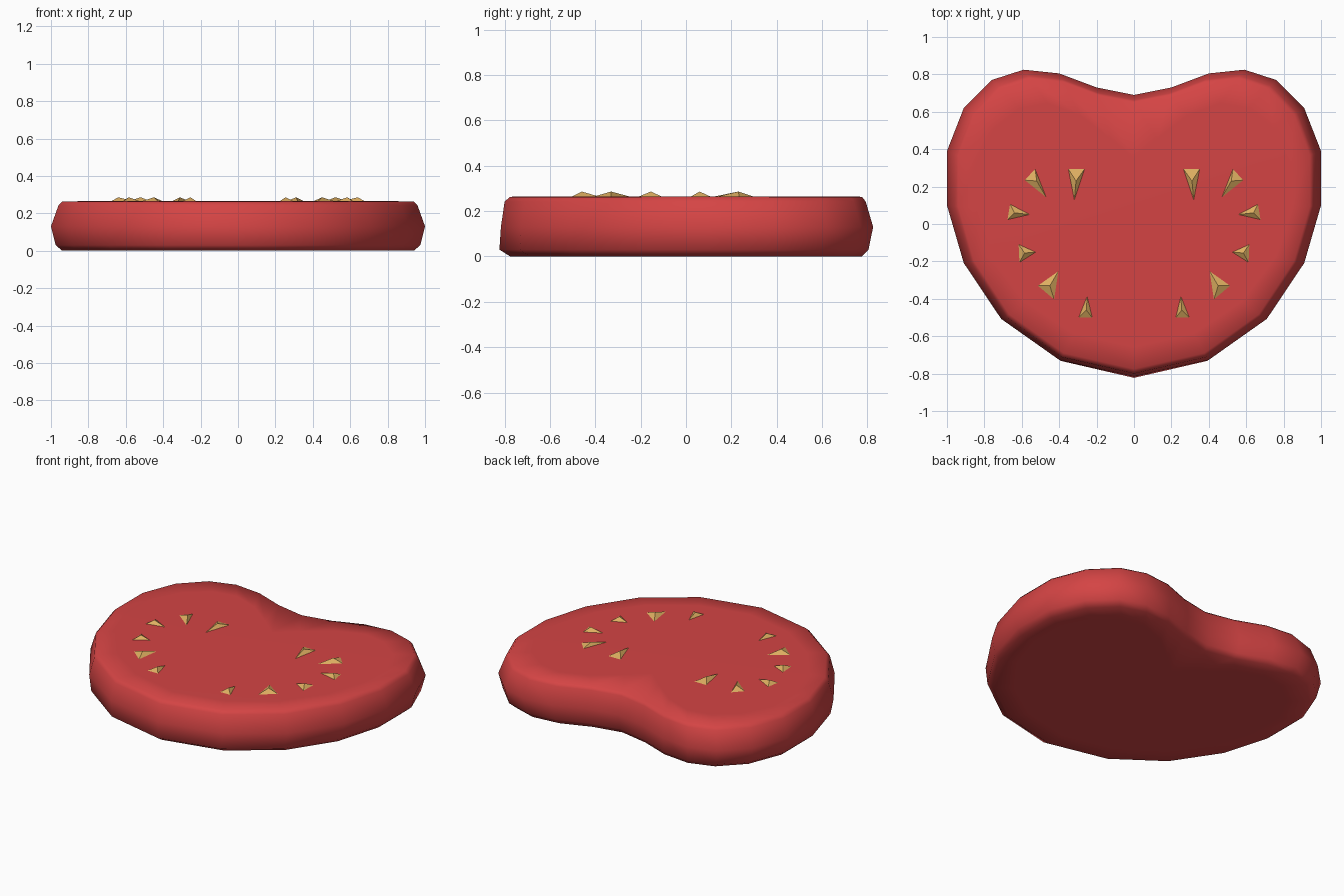
import bpy, bmesh

if "Cube" in bpy.data.objects:
    bpy.data.objects.remove(bpy.data.objects["Cube"])

def material(name, rgb):
    m = bpy.data.materials.new(name)
    m.diffuse_color = (*rgb, 1)
    m.use_nodes = True
    m.node_tree.nodes["Principled BSDF"].inputs["Base Color"].default_value = m.diffuse_color
    return m

red = material("tomato_red", (0.66, 0.058, 0.058))
gold = material("seed_gold", (0.73, 0.43, 0.12))

def finish(bm, name, mat, smooth):
    bmesh.ops.recalc_face_normals(bm, faces=bm.faces)
    for f in bm.faces:
        f.smooth = smooth
    me = bpy.data.meshes.new(name)
    bm.to_mesh(me)
    bm.free()
    me.materials.append(mat)
    ob = bpy.data.objects.new(name, me)
    bpy.context.collection.objects.link(ob)
    return ob

# Right half of the slice outline, from back notch round to front tip
half = [(0, .69), (.2, .73), (.4, .805), (.59, .825), (.76, .77), (.91, .62),
        (1, .39), (1, .10), (.91, -.21), (.71, -.51), (.4, -.73), (0, -.82)]
outline = half + [(-x, y) for x, y in half[-2:0:-1]]

# Scale of the flat inner cap per outline point (deeper at the notch)
cap_half = [.5, .62, .72, .78, .8, .82, .84, .84, .83, .81, .8, .8]
cap = cap_half + cap_half[-2:0:-1]

# Rim profile: scale, scale of the front half in y, height
rim = [(.94, .945, 0), (.975, 1.003, .03), (1, .995, .13),
       (.96, .975, .242), (.94, .945, .263)]

# Tomato slice body
bm = bmesh.new()
rings = [[bm.verts.new((x * s, y * s, 0)) for (x, y), s in zip(outline, cap)]]
for s, front, z in rim:
    rings.append([bm.verts.new((x * s, y * (s if y > 0 else front), z)) for x, y in outline])
rings.append([bm.verts.new((x * s, y * s, .265)) for (x, y), s in zip(outline, cap)])
n = len(outline)
for a, b in zip(rings, rings[1:]):
    for i in range(n):
        j = (i + 1) % n
        bm.faces.new((a[i], a[j], b[j], b[i]))
bm.faces.new(rings[0])
bm.faces.new(rings[-1])
finish(bm, "tomato_slice", red, True)

# Seeds: low three-sided pyramids, three base corners then the apex
seeds = [[(.26, .30), (.355, .30), (.32, .12), (.31, .23)],
         [(.53, .30), (.59, .235), (.465, .135), (.52, .23)],
         [(.665, .11), (.68, .02), (.55, .05), (.64, .06)],
         [(.52, -.15), (.62, -.105), (.615, -.21), (.585, -.155)],
         [(.40, -.245), (.52, -.33), (.425, -.41), (.45, -.33)],
         [(.25, -.38), (.22, -.505), (.30, -.505), (.255, -.46)]]
bm = bmesh.new()
for side in (1, -1):
    for seed in seeds:
        a, b, c, top = [bm.verts.new((side * x, y, .286 if k == 3 else .263))
                        for k, (x, y) in enumerate(seed)]
        for tri in ((a, b, top), (b, c, top), (c, a, top), (a, c, b)):
            bm.faces.new(tri)
finish(bm, "seeds", gold, False)
